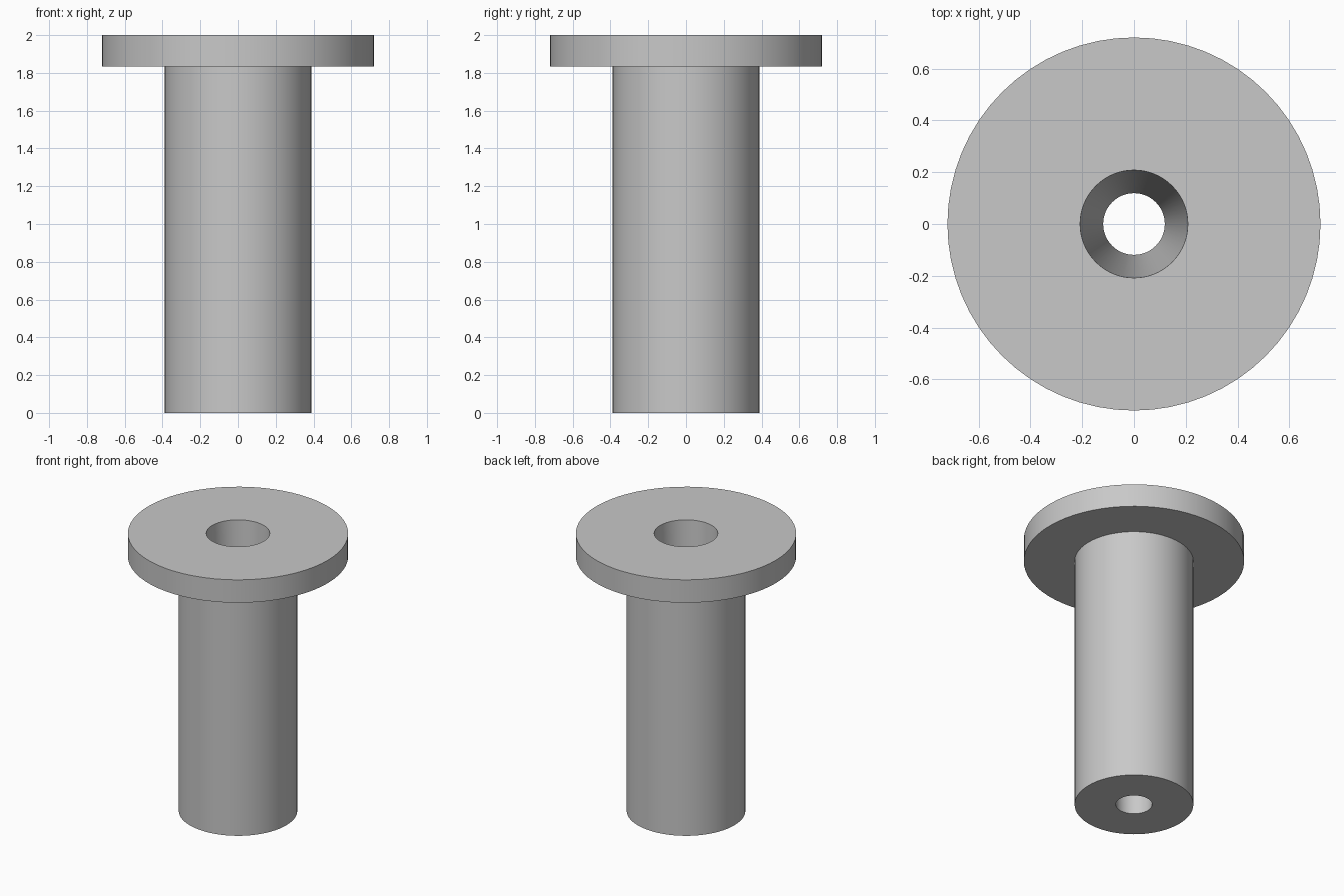
import bpy, bmesh
from math import radians, tau

cube = bpy.data.objects.get("Cube")
if cube:
    bpy.data.objects.remove(cube, do_unlink=True)

# Single grey metal colour
grey = bpy.data.materials.new("grey_metal")
grey.use_nodes = True
colour = (0.58, 0.58, 0.58, 1.0)
grey.diffuse_color = colour
grey.node_tree.nodes["Principled BSDF"].inputs["Base Color"].default_value = colour

# Main dimensions
HEIGHT, FLANGE_BASE = 2.0, 1.835
FLANGE_R, SHAFT_R = 0.72, 0.388
BORE_TOP_R, BORE_BOTTOM_R = 0.208, 0.119
SEGMENTS = 64


def lathe(name, profile):
    """Revolve a closed (radius, height) profile about the z axis."""
    bm = bmesh.new()
    verts = [bm.verts.new((r, 0, z)) for r, z in profile]
    edges = [bm.edges.new((a, b)) for a, b in zip(verts, verts[1:] + verts[:1])]
    bmesh.ops.spin(bm, geom=verts + edges, cent=(0, 0, 0), axis=(0, 0, 1),
                   angle=tau, steps=SEGMENTS, use_duplicate=False)
    bmesh.ops.remove_doubles(bm, verts=bm.verts[:], dist=1e-4)
    bmesh.ops.recalc_face_normals(bm, faces=bm.faces[:])
    mesh = bpy.data.meshes.new(name)
    bm.to_mesh(mesh)
    bm.free()
    mesh.materials.append(grey)
    obj = bpy.data.objects.new(name, mesh)
    bpy.context.collection.objects.link(obj)
    bpy.ops.object.select_all(action='DESELECT')
    obj.select_set(True)
    bpy.context.view_layer.objects.active = obj
    bpy.ops.object.shade_smooth_by_angle(angle=radians(30))
    return obj


# Shaft and flange in one turned body, with a tapered through bore
lathe("flanged_bushing", [
    (BORE_BOTTOM_R, 0),
    (SHAFT_R, 0),
    (SHAFT_R, FLANGE_BASE),
    (FLANGE_R, FLANGE_BASE),
    (FLANGE_R, HEIGHT),
    (BORE_TOP_R, HEIGHT),
])
